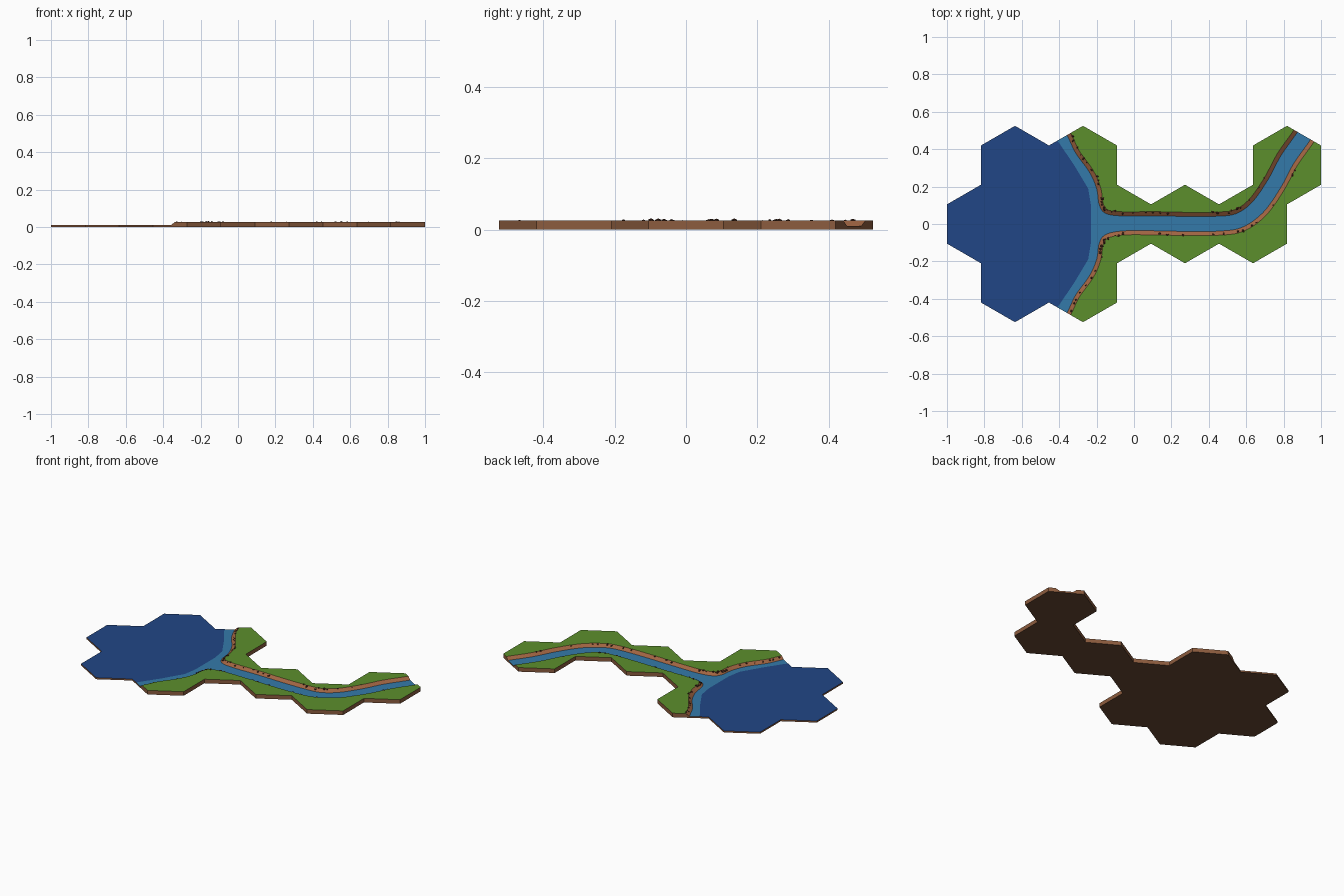
import bpy, bmesh, math, random
from mathutils import Vector, Matrix

random.seed(4)
if "Cube" in bpy.data.objects:
    bpy.data.objects.remove(bpy.data.objects["Cube"])

W = 2 / 5.5                 # tile width across flats
R = W / math.sqrt(3)        # tile corner radius
TOP, WATER = 0.026, 0.010   # grass and water levels
GRASS, DIRT, SOIL, BANK, DEEP, SHALLOW, ROCK = range(7)


def material(name, rgb):
    lin = [((c / 255 + 0.055) / 1.055) ** 2.4 for c in rgb]
    m = bpy.data.materials.new(name)
    m.use_nodes = True
    m.diffuse_color = (*lin, 1)
    m.node_tree.nodes["Principled BSDF"].inputs["Base Color"].default_value = (*lin, 1)
    return m


MATS = [material("grass green", (92, 143, 44)),
        material("dirt brown", (140, 92, 62)),
        material("underside soil", (104, 72, 50)),
        material("bank brown", (160, 100, 66)),
        material("deep water blue", (33, 70, 134)),
        material("shallow water blue", (52, 122, 170)),
        material("pebble brown", (66, 38, 26))]


def make_object(name, bm):
    me = bpy.data.meshes.new(name)
    bm.to_mesh(me)
    bm.free()
    for m in MATS:
        me.materials.append(m)
    ob = bpy.data.objects.new(name, me)
    bpy.context.collection.objects.link(ob)
    return ob


def smooth_path(pts, steps=5):
    """Catmull-Rom curve through 2D points."""
    p = [Vector(q) for q in pts]
    p = [2 * p[0] - p[1]] + p + [2 * p[-1] - p[-2]]
    out = []
    for a, b, c, d in zip(p, p[1:], p[2:], p[3:]):
        for i in range(steps):
            t = i / steps
            out.append(0.5 * (2 * b + (c - a) * t + (2 * a - 5 * b + 4 * c - d) * t * t
                              + (3 * b - a - 3 * c + d) * t ** 3))
    return out + [p[-2]]


def offset(path, dist):
    """Shift a 2D path to its left."""
    out = []
    for i, q in enumerate(path):
        t = (path[min(i + 1, len(path) - 1)] - path[max(i - 1, 0)]).normalized()
        out.append(q + Vector((-t.y, t.x)) * dist)
    return out


# Hexagon tiles welded into one slab
rows = {1: (-1.75, -0.75, 2.25), 0: (-2.25, -1.25, -0.25, 0.75, 1.75), -1: (-1.75, -0.75)}
bm = bmesh.new()
for row, cols in rows.items():
    for col in cols:
        corners = [math.radians(30 + 60 * k) for k in range(6)]
        bm.faces.new([bm.verts.new((col * W + R * math.cos(a),
                                    row * 1.5 * R + R * math.sin(a), 0)) for a in corners])
bmesh.ops.remove_doubles(bm, verts=bm.verts, dist=0.001)
ext = bmesh.ops.extrude_face_region(bm, geom=bm.faces[:], use_keep_orig=True)
for v in ext["geom"]:
    if isinstance(v, bmesh.types.BMVert):
        v.co.z = TOP
bmesh.ops.recalc_face_normals(bm, faces=bm.faces)
for f in bm.faces:
    f.normal_update()
    f.material_index = GRASS if f.normal.z > 0.5 else SOIL if f.normal.z < -0.5 else DIRT
terrain = make_object("hex_tile_terrain", bm)

# Shorelines: coast followed by one side of the river
coast = [(-0.43, 0.6), (-0.36, 0.48), (-0.312, 0.38), (-0.24, 0.28),
         (-0.2, 0.19), (-0.185, 0.1), (-0.15, 0.056)]
river = [Vector(p) for p in [(-0.06, 0.003), (0.1, 0.004), (0.3, 0), (0.45, 0.002), (0.56, 0.018),
                             (0.66, 0.088), (0.75, 0.215), (0.82, 0.345), (0.909, 0.472), (0.97, 0.578)]]
north = smooth_path(coast + offset(river, 0.04))
south = smooth_path([(x, -y) for x, y in coast] + offset(river, -0.04))
north_rim, south_rim = offset(north, 0.025), offset(south, -0.025)

# Water basin cutter with sloping banks and a two-colour floor
half = [(-0.498, 0.6), (-0.41, 0.447), (-0.32, 0.315), (-0.245, 0.19), (-0.23, 0.1)]
deep = [Vector(p) for p in half] + [Vector((x, -y)) for x, y in reversed(half)]
far = [Vector((-1.3, -0.6)), Vector((-1.3, 0.6))]
floor_line = north + south[::-1] + [deep[-1]] + far + [deep[0]]
rim_line = north_rim + south_rim[::-1] + [deep[-1]] + far + [deep[0]]
bm = bmesh.new()
low = [bm.verts.new((*p, WATER)) for p in floor_line]
high = [bm.verts.new((*p, TOP + 0.002)) for p in rim_line]
middle = [bm.verts.new((*p, WATER)) for p in deep[1:-1]]
for i in range(len(low)):
    j = (i + 1) % len(low)
    bm.faces.new((low[i], low[j], high[j], high[i])).material_index = BANK
bm.faces.new(high).material_index = BANK
bm.faces.new(low[-4:] + middle).material_index = DEEP
bm.faces.new(low[:-4] + [low[-4]] + middle[::-1] + [low[-1]]).material_index = SHALLOW
bmesh.ops.recalc_face_normals(bm, faces=bm.faces)
cutter = make_object("basin_cutter", bm)
cutter.hide_render = True

cut = terrain.modifiers.new("basin", 'BOOLEAN')
cut.operation = 'DIFFERENCE'
cut.solver = 'EXACT'
cut.object = cutter
bpy.context.view_layer.objects.active = terrain
terrain.select_set(True)
bpy.ops.object.modifier_apply(modifier=cut.name)
bpy.data.objects.remove(cutter)

# Small pebbles scattered along the banks
bm = bmesh.new()
for shore, rim in ((north, north_rim), (south, south_rim)):
    last = len(shore) - 12
    for _ in range(42):
        # Coast stretches carry more pebbles than the river
        i = random.randint(6, 30) if random.random() < 0.5 else random.randint(30, last)
        t = random.uniform(0.5, 1.05)
        p = shore[i].lerp(rim[i], t)
        z = WATER + (TOP - WATER) * min(t, 1)
        r = random.uniform(0.004, 0.0075)
        place = (Matrix.Translation((p.x, p.y, z)) @ Matrix.Rotation(random.uniform(0, 6), 4, 'Z')
                 @ Matrix.Diagonal((r * 1.3, r, r * 0.8, 1)))
        bmesh.ops.create_icosphere(bm, subdivisions=1, radius=1, matrix=place)
for f in bm.faces:
    f.material_index = ROCK
make_object("bank_pebbles", bm)
